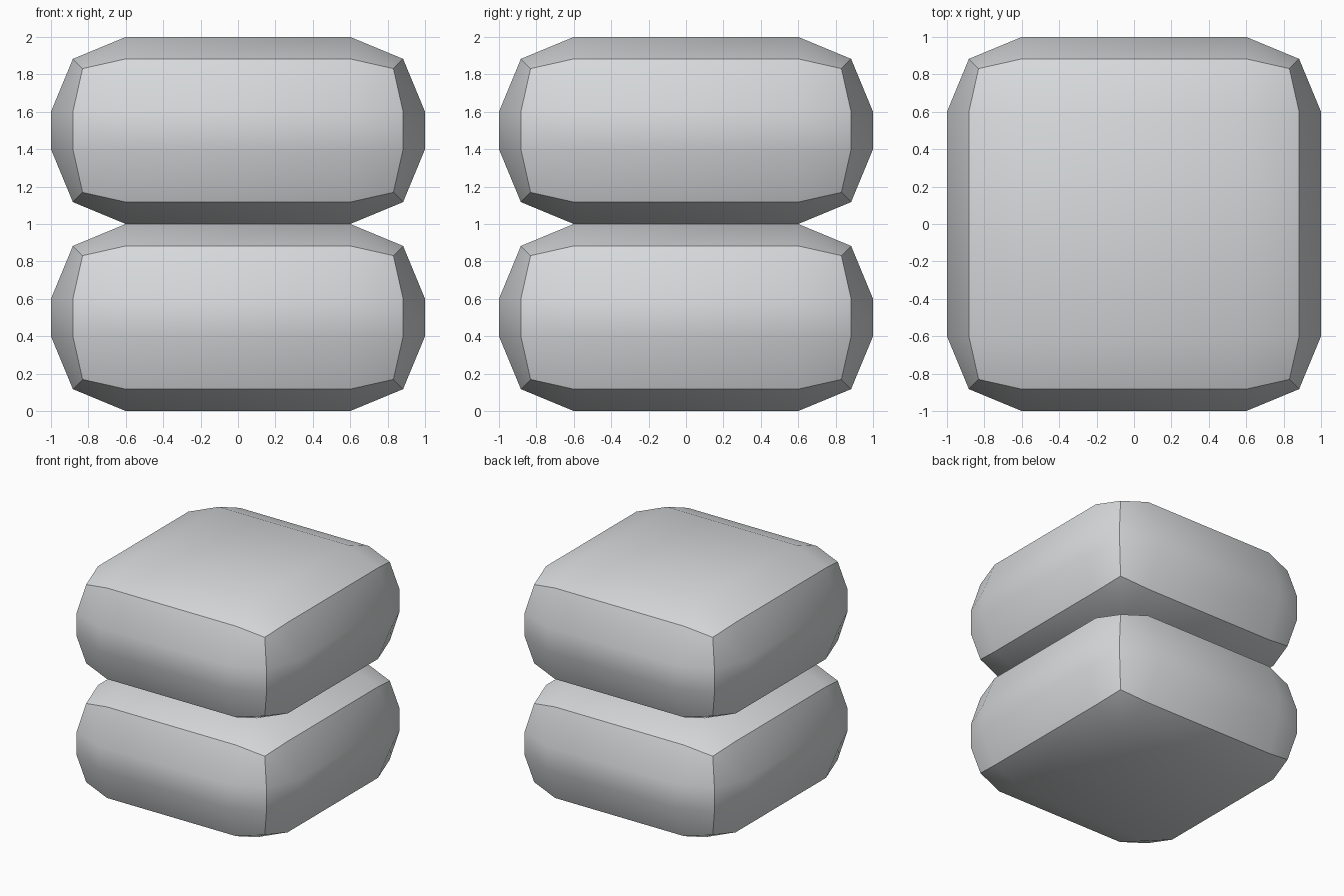
import bpy
import math

if "Cube" in bpy.data.objects:
    bpy.data.objects.remove(bpy.data.objects["Cube"])

grey = bpy.data.materials.new("light_grey")
grey.diffuse_color = (0.68, 0.70, 0.71, 1)
grey.use_nodes = True
grey.node_tree.nodes["Principled BSDF"].inputs["Base Color"].default_value = grey.diffuse_color


def cushion(name, z):
    """Rounded block, 2 x 2 x 1, with a two-step bevel on every edge."""
    bpy.ops.mesh.primitive_cube_add(size=1, location=(0, 0, z))
    obj = bpy.context.object
    obj.name = name
    obj.scale = (2, 2, 1)
    bpy.ops.object.transform_apply(location=False, rotation=False, scale=True)
    bevel = obj.modifiers.new("rounding", 'BEVEL')
    bevel.width = 0.4
    bevel.segments = 2
    bevel.limit_method = 'NONE'
    bpy.ops.object.modifier_apply(modifier=bevel.name)
    # Soft blends into the flats, crisp ridge along the middle of each bevel
    bpy.ops.object.shade_smooth_by_angle(angle=math.radians(44))
    obj.data.materials.append(grey)


# Two identical blocks stacked on each other
cushion("lower_block", 0.5)
cushion("upper_block", 1.5)
